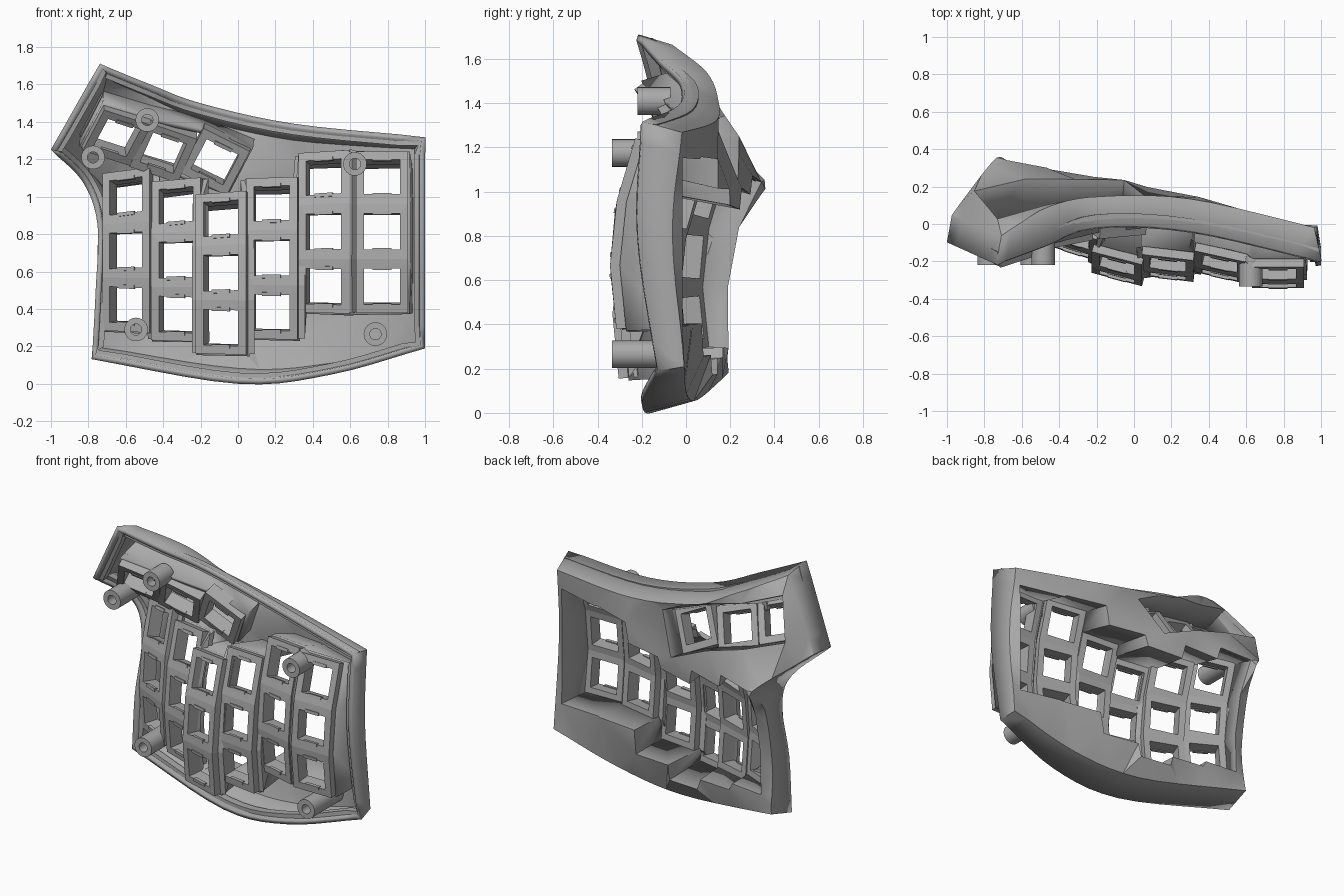
import bpy, bmesh, math
from mathutils import Vector, Matrix
from mathutils.geometry import delaunay_2d_cdt

cube = bpy.data.objects.get("Cube")
if cube:
    bpy.data.objects.remove(cube)

grey = bpy.data.materials.new("plain grey")
grey.use_nodes = True
grey.diffuse_color = (.4, .4, .4, 1)
grey.node_tree.nodes["Principled BSDF"].inputs["Base Color"].default_value = (.4, .4, .4, 1)


def finish(name, bm, thickness=0, smooth=False):
    bmesh.ops.recalc_face_normals(bm, faces=bm.faces[:])
    mesh = bpy.data.meshes.new(name)
    bm.to_mesh(mesh)
    bm.free()
    mesh.materials.append(grey)
    ob = bpy.data.objects.new(name, mesh)
    bpy.context.collection.objects.link(ob)
    if thickness:
        mod = ob.modifiers.new("thickness", "SOLIDIFY")
        mod.thickness, mod.offset = thickness, 0
    if smooth:
        bpy.ops.object.select_all(action="DESELECT")
        ob.select_set(True)
        bpy.context.view_layer.objects.active = ob
        bpy.ops.object.shade_smooth_by_angle(angle=math.radians(30))


def add_loop(bm, points):
    return [bm.verts.new(p) for p in points]


def bridge(bm, a, b, closed=True):
    n = len(a)
    for i in range(n if closed else n - 1):
        j = (i + 1) % n
        bm.faces.new((a[i], a[j], b[j], b[i]))


def ring(bm, loops):
    """Join loops into a closed tube around a hole."""
    vs = [add_loop(bm, l) for l in loops]
    for a, b in zip(vs, vs[1:] + vs[:1]):
        bridge(bm, a, b)


def spline(ctrl, steps=5):
    """Smooth open path through control points, without its last point."""
    p = [Vector(c) for c in ctrl]
    p = [2 * p[0] - p[1]] + p + [2 * p[-1] - p[-2]]
    out = []
    for a, b, c, d in zip(p, p[1:], p[2:], p[3:]):
        for k in range(steps):
            t = k / steps
            out.append(b + (c - a) * (t / 2) + (2 * a - 5 * b + 4 * c - d) * (t * t / 2)
                       + (3 * b - a - 3 * c + d) * (t ** 3 / 2))
    return out


def inset(loop, d, dy=0):
    """Move an outline inwards, and along the depth."""
    res = []
    for i, p in enumerate(loop):
        t = loop[(i + 1) % len(loop)] - loop[i - 1]
        n = Vector((t.z, 0, -t.x)).normalized()
        res.append(p + n * d + Vector((0, dy, 0)))
    return res


def curve_value(table, x):
    for (a, u), (b, v) in zip(table, table[1:]):
        if x <= b:
            return u + (v - u) * max(0, (x - a) / (b - a))
    return table[-1][1]


# Case outline, side by side: top, right, bottom, left, thumb end
rim_sides = [
    [(-.74, -.22, 1.71), (-.47, -.12, 1.6), (-.2, -.02, 1.5), (.3, -.04, 1.39), (1, -.2, 1.32)],
    [(1, -.2, 1.32), (1, -.22, .8), (1, -.13, .19)],
    [(1, -.13, .19), (.5, -.2, .05), (0, -.16, 0), (-.78, 0, .13)],
    [(-.78, 0, .13), (-.76, 0, .5), (-.75, .06, .85), (-.83, .07, 1.08), (-1, -.1, 1.25)],
    [(-1, -.1, 1.25), (-.74, -.22, 1.71)]]
back_sides = [
    [(-.71, -.06, 1.66), (-.45, .09, 1.54), (-.18, .14, 1.42), (.3, .13, 1.32), (.96, -.02, 1.27)],
    [(.96, -.02, 1.27), (.975, -.06, .8), (.98, -.01, .21)],
    [(.98, -.01, .21), (.5, 0, .09), (0, .05, .06), (-.76, .19, .18)],
    [(-.76, .19, .18), (-.75, .165, .5), (-.745, .24, .9), (-.735, .35, 1.045), (-.97, .05, 1.25)],
    [(-.97, .05, 1.25), (-.71, -.06, 1.66)]]
rim = inset([p for s in rim_sides for p in spline(s)], .014)
back_edge = inset([p for s in back_sides for p in spline(s)], .01, -.008)


class Key:
    """One switch socket: a square frame with a hole and two clips."""
    half = Vector((.139, 0, .142))

    def __init__(self, centre, roll, tilt, yaw):
        turn = [Matrix.Rotation(math.radians(a), 4, ax)
                for a, ax in ((roll, "Y"), (tilt, "X"), (yaw, "Z"))]
        self.m = Matrix.Translation(centre) @ turn[0] @ turn[1] @ turn[2]

    def corner(self, sx, sz, y=0, grow=1):
        return self.m @ Vector((sx * self.half.x * grow, y, sz * self.half.z * grow))

    def outline(self, y):
        return [self.corner(sx, sz, y) for sx, sz in ((-1, -1), (1, -1), (1, 1), (-1, 1))]

    def build(self, bm, outer):
        hole, deep = .096, .045
        grow = Vector((hole / self.half.x, 1, hole / self.half.z))

        def window(y):
            inv = self.m.inverted()
            return [self.m @ ((inv @ p) * grow) for p in self.outline(y)]
        ring(bm, [outer(-deep), window(-deep), window(deep), outer(deep)])
        for s in (-1, 1):
            place = self.m @ Matrix.Translation((0, -.04, s * .1)) @ Matrix.Diagonal((.1, .02, .02, 1))
            bmesh.ops.create_cube(bm, size=1, matrix=place)


def level(col, n, sx, y=0):
    """Edge point of a column: its ends, and the joints between its keys."""
    below, above = col[max(n - 1, 0)], col[min(n, 2)]
    if below is above:
        return above.corner(sx, -1 if n == 0 else 1, y)
    return (below.corner(sx, 1, y) + above.corner(sx, -1, y)) / 2


def column_edge(col, side):
    return [level(col, n, side) for n in range(4)]


# Finger columns: x, middle y, middle z, yaw
columns = []
for i, (x, y, z, yaw) in enumerate((
        (-.58, -.01, .71, -25), (-.318, -.1, .66, -18), (-.08, -.24, .59, -15),
        (.185, -.235, .67, -7), (.468, -.23, .81, -13), (.77, -.285, .81, 0))):
    col = [Key((x, y + dy, z + dz), 0, tilt, yaw)
           for dy, dz, tilt in ((0, -.286, 6), (0, 0, -5), (.06, .283, -16))]
    columns.append(col)
    bm = bmesh.new()
    for n, key in enumerate(col):
        key.build(bm, lambda y: [level(col, n, -1, y), level(col, n, 1, y),
                                 level(col, n + 1, 1, y), level(col, n + 1, -1, y)])
    finish(f"finger_column_{i + 1}", bm)

# Webs between neighbouring columns
bm = bmesh.new()
for a, b in zip(columns, columns[1:]):
    bridge(bm, add_loop(bm, column_edge(a, 1)), add_loop(bm, column_edge(b, -1)), closed=False)
finish("column_webs", bm, .07)

# Thumb sockets
thumb = [Key((-.65, -.085, 1.34), 28, 30, 20), Key((-.4, -.01, 1.255), 24, 26, 12),
         Key((-.12, .02, 1.2), 28, 19, 5)]
bm = bmesh.new()
for key in thumb:
    key.build(bm, key.outline)
finish("thumb_sockets", bm)


def thumb_loop(grow, depths):
    def c(i, sx, sz):
        return thumb[i].corner(sx, sz, 0, grow) + Vector((0, depths[i], depths[i] * .3))

    def joint(i, sz):
        return (c(i, 1, sz) + c(i + 1, -1, sz)) / 2
    return [c(0, -1, -1), c(0, -1, 1), joint(0, 1), joint(1, 1),
            c(2, 1, 1), c(2, 1, -1), joint(1, -1), joint(0, -1)]


thumb_floor = thumb_loop(1, (0, 0, 0))
thumb_hole = thumb_loop(1.08, (.22, .18, .14))

# Finger well: floor follows the columns, opening steps along with them on the back
right, left = column_edge(columns[-1], 1), column_edge(columns[0], -1)[::-1]
tops = [c[2].corner(s, 1) for c in columns[::-1] for s in (1, -1)]
bottoms = [c[0].corner(s, -1) for c in columns for s in (-1, 1)]
well_floor = right + tops[1:-1] + left + bottoms[1:-1]
top_y = [(-.69, .33), (.33, .135), (.93, -.03)]
low_y = [(-.69, .18), (0, .11), (.35, .06), (.93, -.03)]
side_y = [(.26, .18), (.5, .165), (.9, .24), (1.02, .33)]


def stepped(points, table, lift):
    """Opening edge beside a row of column ends, one step per column."""
    res = []
    for a, b in zip(points[1:-1:2], points[2:-1:2]):
        middle, gap = (a.x + b.x) / 2, math.copysign(.012, points[-1].x - points[0].x)
        for p, x in ((a, middle - gap), (b, middle + gap)):
            res.append(Vector((x, curve_value(table, x), p.z + lift)))
    return res


well_hole = [Vector((.93, -.03, p.z)) for p in right]
well_hole[-1].z -= .07
well_hole += stepped(tops, top_y, -.07)
well_hole += [Vector((-.69, curve_value(side_y, p.z), p.z)) for p in left]
well_hole[-len(left)].z -= .07
well_hole += stepped(bottoms, low_y, .01)


def inside(p, loop):
    hit = False
    for a, b in zip(loop, loop[1:] + loop[:1]):
        if (a.z > p.y) != (b.z > p.y) and p.x < a.x + (b.x - a.x) * (p.y - a.z) / (b.z - a.z):
            hit = not hit
    return hit


# Case shell: outer wall, back face with two openings, and the well walls
bm = bmesh.new()
rim_v, back_v, well_v, thumb_v = [add_loop(bm, l) for l in (rim, back_edge, well_hole, thumb_hole)]
bridge(bm, rim_v, back_v)
bridge(bm, well_v, add_loop(bm, well_floor))
bridge(bm, thumb_v, add_loop(bm, thumb_floor))
flat, edges, verts = [], [], []
for loop in (back_v, well_v, thumb_v):
    n, start = len(loop), len(flat)
    edges += [(start + i, start + (i + 1) % n) for i in range(n)]
    flat += [Vector((v.co.x, v.co.z)) for v in loop]
    verts += loop
out, _, faces, origin, _, _ = delaunay_2d_cdt(flat, edges, [], 0, 1e-6)
lookup = []
for p, src in zip(out, origin):
    near = src[0] if src else min(range(len(flat)), key=lambda i: (flat[i] - p).length)
    lookup.append(verts[near])
for f in faces:
    mid = sum((out[i] for i in f), Vector((0, 0))) / len(f)
    corners = [lookup[i] for i in f]
    if (len(set(corners)) == 3 and inside(mid, back_edge)
            and not inside(mid, well_hole) and not inside(mid, thumb_hole)):
        bm.faces.new(corners)
finish("case_shell", bm, .03, smooth=True)

# Stepped ledge just inside the rim
bm = bmesh.new()
ring(bm, [inset(rim, d, y) for d, y in ((.005, .02), (.045, .02), (.045, .07), (.005, .07))])
finish("rim_ledge", bm, smooth=True)

# Hollow screw posts: x, z, front y, back y
for i, (x, z, y0, y1) in enumerate(((-.775, 1.21, -.22, .04), (-.485, 1.41, -.22, -.07),
                                    (.625, 1.175, -.335, -.18), (-.545, .29, -.22, 0),
                                    (.735, .265, -.335, -.03))):
    def circle(r, y):
        return [Vector((x + r * math.cos(a * math.pi / 12), y, z + r * math.sin(a * math.pi / 12)))
                for a in range(24)]
    bm = bmesh.new()
    ring(bm, [circle(.063, y0), circle(.03, y0), circle(.03, y1), circle(.063, y1)])
    finish(f"screw_post_{i + 1}", bm, smooth=True)
